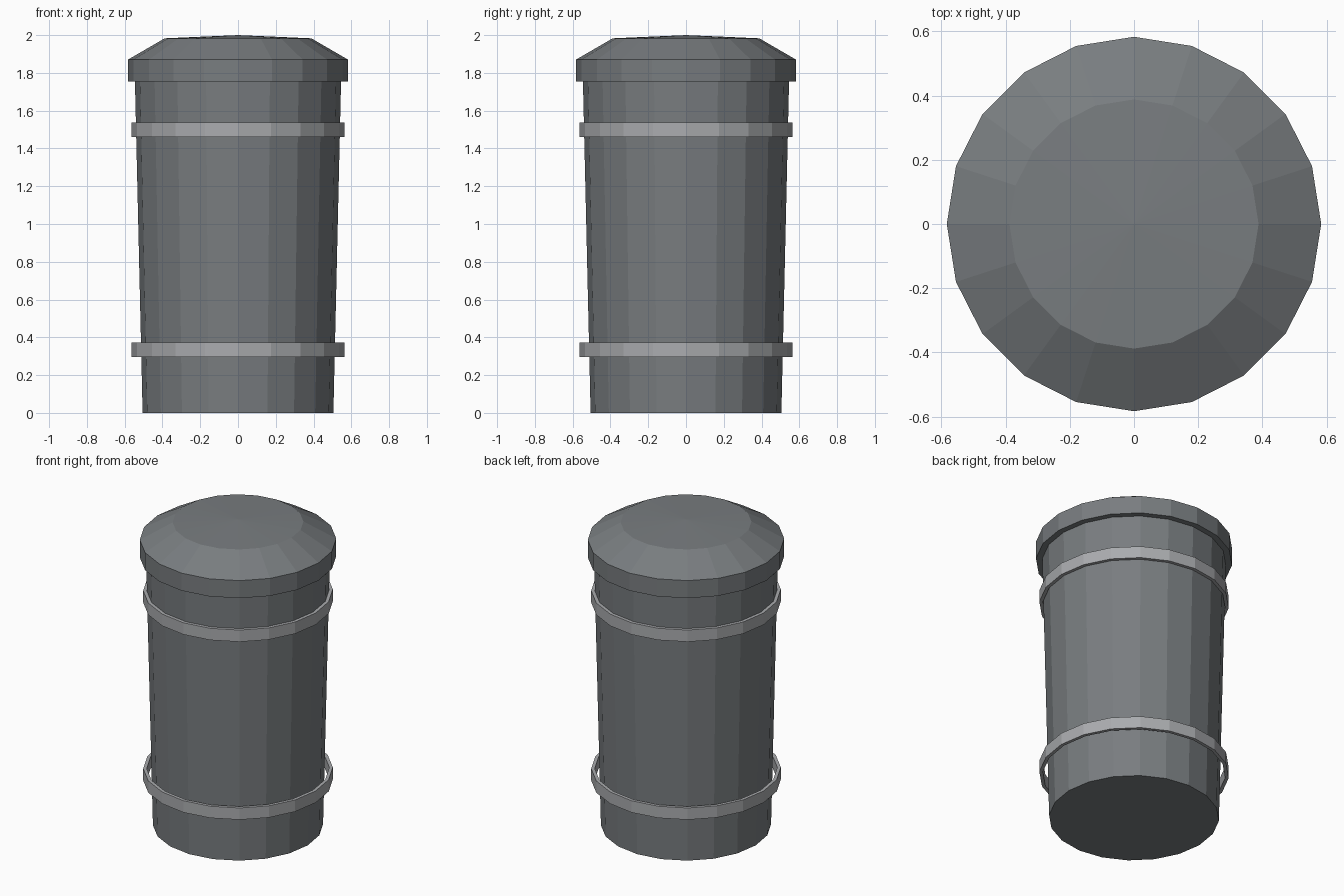
import bpy, bmesh, math

if "Cube" in bpy.data.objects:
    bpy.data.objects.remove(bpy.data.objects["Cube"])

SIDES = 20

def material(name, rgb):
    m = bpy.data.materials.new(name)
    m.diffuse_color = (*rgb, 1.0)
    m.use_nodes = True
    m.node_tree.nodes["Principled BSDF"].inputs["Base Color"].default_value = m.diffuse_color
    return m

dark = material("dark_grey_metal", (0.19, 0.205, 0.215))
light = material("light_grey_metal", (0.40, 0.41, 0.425))

def lathe(name, profile, mat, closed=False):
    """Revolve (radius, z) points around z; radius 0 makes a single pole."""
    bm = bmesh.new()
    rings = []
    for r, z in profile:
        if r == 0:
            rings.append([bm.verts.new((0, 0, z))] * SIDES)
        else:
            rings.append([bm.verts.new((r * math.cos(2 * math.pi * i / SIDES),
                                        r * math.sin(2 * math.pi * i / SIDES), z))
                          for i in range(SIDES)])
    pairs = list(zip(rings, rings[1:]))
    if closed:
        pairs.append((rings[-1], rings[0]))
    for a, b in pairs:
        for i in range(SIDES):
            j = (i + 1) % SIDES
            bm.faces.new(list(dict.fromkeys((a[i], a[j], b[j], b[i]))))
    bmesh.ops.recalc_face_normals(bm, faces=bm.faces)
    mesh = bpy.data.meshes.new(name)
    bm.to_mesh(mesh)
    bm.free()
    mesh.materials.append(mat)
    ob = bpy.data.objects.new(name, mesh)
    bpy.context.collection.objects.link(ob)
    return ob

# Tapered can body
lathe("bin_body", [(0, 0), (0.505, 0), (0.546, 1.77), (0, 1.77)], dark)

# Lid with upright rim, sloped shoulder and shallow crown
lathe("bin_lid", [(0, 1.755), (0.583, 1.755), (0.583, 1.87),
                  (0.388, 1.983), (0, 2.0)], dark)

# Two loose hoops around the body
for name, z in (("lower_band", 0.295), ("upper_band", 1.46)):
    lathe(name, [(0.563, z), (0.563, z + 0.077), (0.542, z + 0.077), (0.542, z)],
          light, closed=True)
